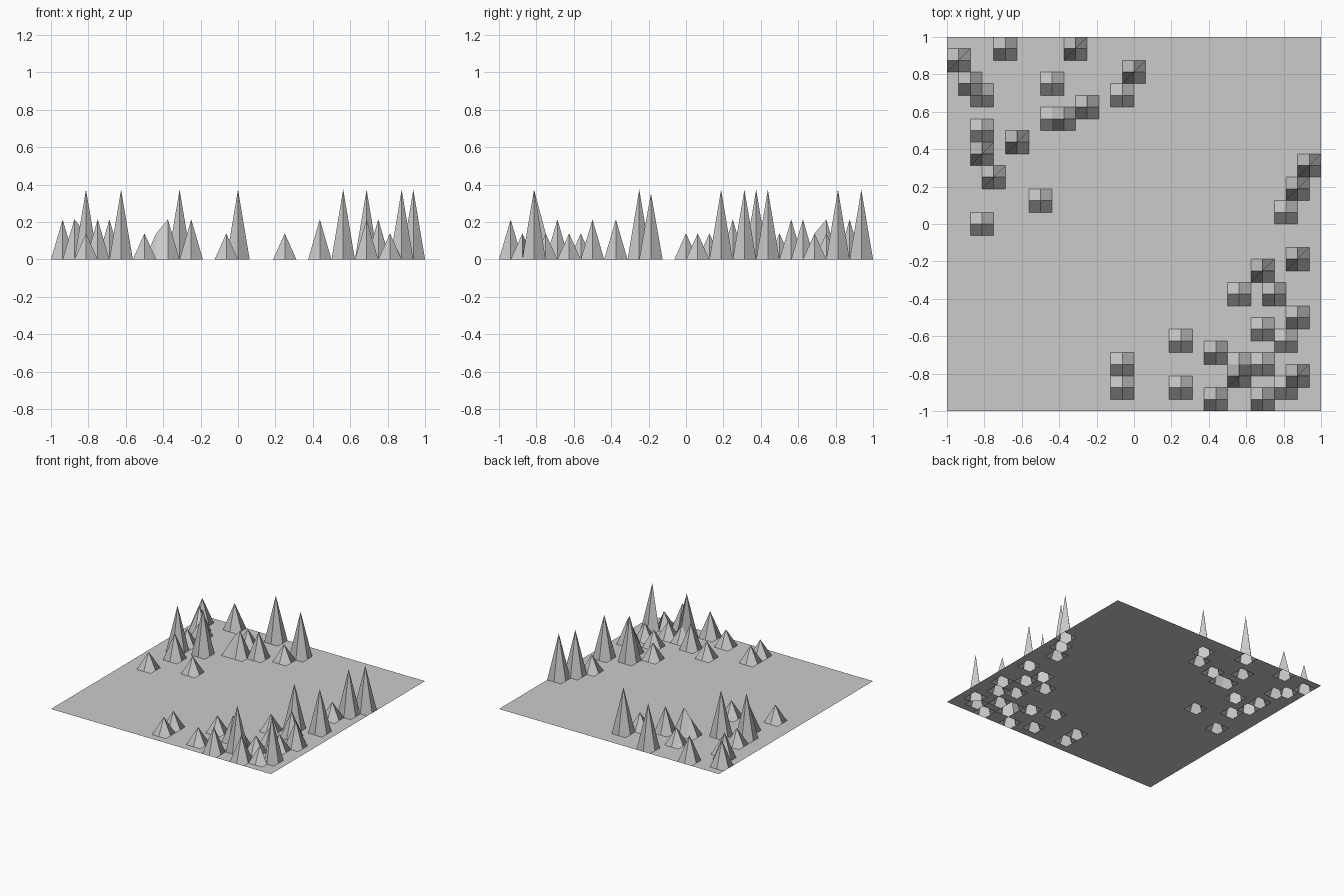
import bpy

if "Cube" in bpy.data.objects:
    bpy.data.objects.remove(bpy.data.objects["Cube"])

N = 32                 # cells per side
STEP = 2 / N
LOW, MID, HIGH = 0.139, 0.214, 0.374

# spike positions as (column, row) grid nodes, grouped by height
spikes = {
    LOW: [(3, 27), (3, 24), (3, 16), (8, 18), (9, 28), (9, 25), (15, 27),
          (15, 4), (15, 2), (20, 6), (20, 2), (25, 10), (25, 4), (27, 7),
          (27, 4), (29, 17), (29, 6), (29, 2)],
    MID: [(1, 30), (2, 28), (4, 20), (5, 31), (10, 25), (12, 26), (23, 5),
          (23, 1), (27, 1), (28, 10), (30, 8)],
    HIGH: [(3, 22), (6, 23), (11, 31), (16, 29), (25, 3), (27, 12),
           (30, 3), (30, 19), (31, 21)],
    0.354: [(30, 13)],
}
height = {node: h for h, nodes in spikes.items() for node in nodes}

# flat sheet of quads with single nodes pulled up into spikes
verts = [(-1 + i * STEP, -1 + j * STEP, height.get((i, j), 0))
         for j in range(N + 1) for i in range(N + 1)]
faces = []
for j in range(N):
    for i in range(N):
        a = j * (N + 1) + i
        faces.append((a, a + 1, a + N + 2, a + N + 1))

mesh = bpy.data.meshes.new("spiky_terrain")
mesh.from_pydata(verts, [], faces)
mesh.update()
terrain = bpy.data.objects.new("spiky_terrain", mesh)
bpy.context.collection.objects.link(terrain)
